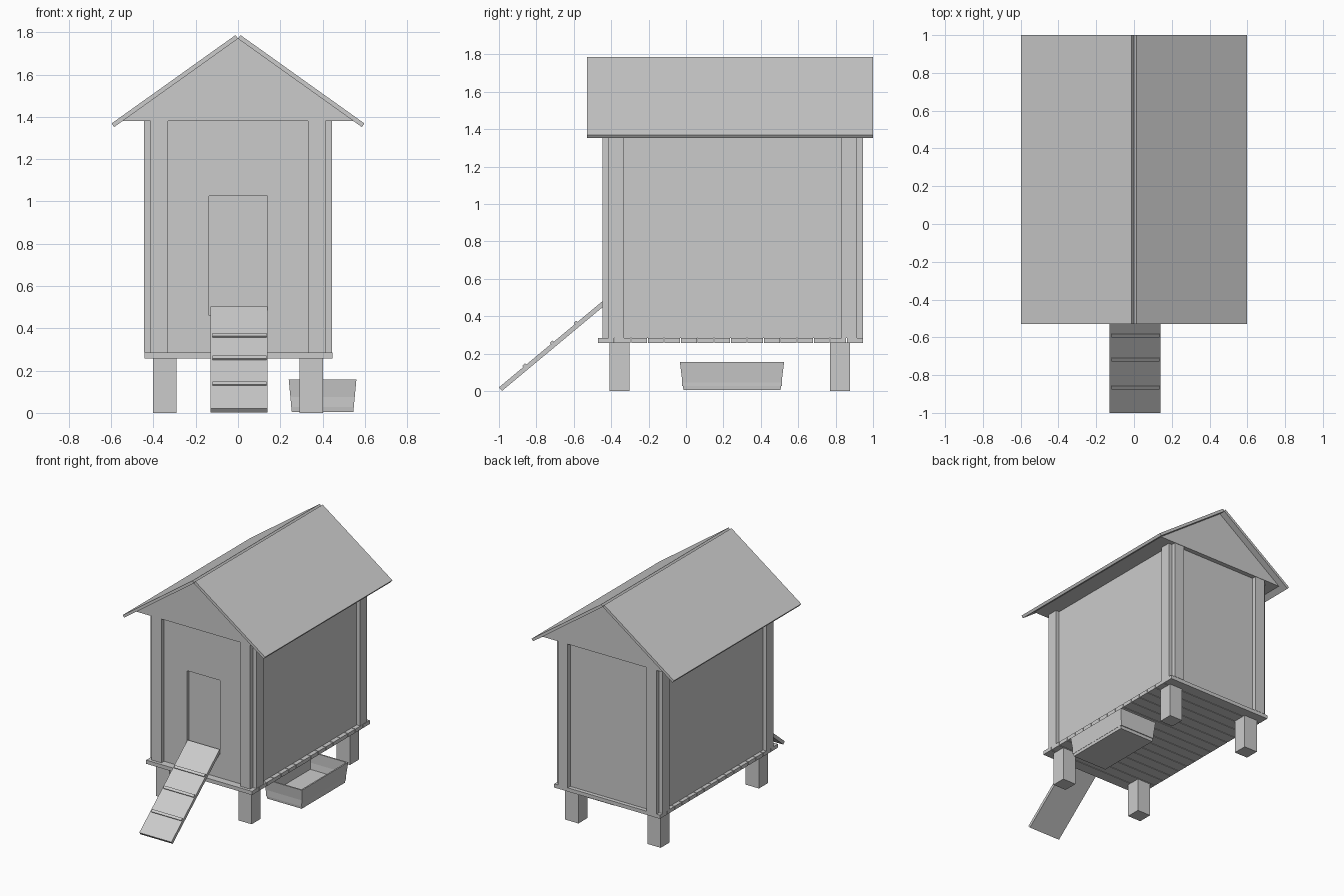
import bpy, bmesh
from mathutils import Vector

cube = bpy.data.objects.get("Cube")
if cube:
    bpy.data.objects.remove(cube, do_unlink=True)

GREY = (0.6, 0.6, 0.6, 1)
mat = bpy.data.materials.new("plain grey")
mat.use_nodes = True
mat.diffuse_color = GREY
mat.node_tree.nodes["Principled BSDF"].inputs["Base Color"].default_value = GREY


def finish(name, bm):
    bmesh.ops.recalc_face_normals(bm, faces=bm.faces)
    mesh = bpy.data.meshes.new(name)
    bm.to_mesh(mesh)
    bm.free()
    mesh.materials.append(mat)
    obj = bpy.data.objects.new(name, mesh)
    bpy.context.collection.objects.link(obj)
    return obj


def box_bm(lo, hi):
    bm = bmesh.new()
    bmesh.ops.create_cube(bm, size=1)
    lo, hi = Vector(lo), Vector(hi)
    for v in bm.verts:
        v.co = (lo + hi) / 2 + v.co * (hi - lo)
    return bm


def box(name, lo, hi):
    return finish(name, box_bm(lo, hi))


def prism(name, profile, axis, start, end):
    """Extrude a 2D profile along x (profile is y,z) or y (profile is x,z)."""
    bm = bmesh.new()
    place = (lambda p: (start, *p)) if axis == "x" else (lambda p: (p[0], start, p[1]))
    face = bm.faces.new([bm.verts.new(place(p)) for p in profile])
    new = bmesh.ops.extrude_face_region(bm, geom=[face])["geom"]
    move = Vector((end - start, 0, 0) if axis == "x" else (0, end - start, 0))
    bmesh.ops.translate(bm, vec=move, verts=[g for g in new if isinstance(g, bmesh.types.BMVert)])
    return finish(name, bm)


def sink(bm, face, vec):
    """Push a face inward to leave a recess."""
    new = bmesh.ops.extrude_face_region(bm, geom=[face])["geom"]
    bmesh.ops.translate(bm, vec=vec, verts=[g for g in new if isinstance(g, bmesh.types.BMVert)])
    if face.is_valid:
        bmesh.ops.delete(bm, geom=[face], context="FACES_ONLY")


# Hut body with a recessed doorway
X, FRONT, BACK, FLOOR, EAVE = 0.415, -0.415, 0.915, 0.285, 1.38
bm = box_bm((-X, FRONT, FLOOR), (X, BACK, EAVE))
for co, no in (((-0.137, 0, 0), (1, 0, 0)), ((0.14, 0, 0), (1, 0, 0)),
               ((0, 0, 0.46), (0, 0, 1)), ((0, 0, 1.025), (0, 0, 1))):
    bmesh.ops.bisect_plane(bm, geom=bm.verts[:] + bm.edges[:] + bm.faces[:],
                           plane_co=co, plane_no=no)
door = min(bm.faces, key=lambda f: (f.calc_center_median() - Vector((0, FRONT, 0.74))).length)
sink(bm, door, Vector((0, 0.025, 0)))
finish("hut_body", bm)

# Corner boards on every wall
T, W = 0.032, 0.083
for s, side in ((-1, "right"), (1, "left")):
    for y, out, end in ((FRONT, -1, "front"), (BACK, 1, "back")):
        xs = sorted((s * X, s * (X - W)))
        ys = sorted((y, y + out * T))
        box(f"{end}_{side}_end_board", (xs[0], ys[0], FLOOR), (xs[1], ys[1], EAVE))
        xs = sorted((s * X, s * (X + T - 0.002)))
        ys = sorted((y, y - out * W))
        box(f"{end}_{side}_side_board", (xs[0], ys[0], FLOOR), (xs[1], ys[1], EAVE))

# Gable block and two roof slabs meeting at the ridge
prism("gable", [(-0.549, EAVE), (0.549, EAVE), (0, 1.77)], "y", -0.45, 0.95)
for s, side in ((-1, "right"), (1, "left")):
    prism(f"roof_{side}", [(0, 1.77), (s * 0.012, 1.787), (s * 0.598, 1.369), (s * 0.586, 1.352)],
          "y", -0.53, 1.0)

# Floor planks
COUNT, Y0, Y1 = 16, -0.47, 0.95
step = (Y1 - Y0) / COUNT
for i in range(COUNT):
    box(f"floor_plank_{i + 1}", (-0.443, Y0 + i * step, 0.257),
        (0.447, Y0 + (i + 1) * step - 0.005, FLOOR))

# Legs
for s, side in ((-1, "right"), (1, "left")):
    for y, end in ((-0.41, "front"), (0.77, "back")):
        xs = sorted((s * 0.29, s * 0.402))
        box(f"{end}_{side}_leg", (xs[0], y, 0), (xs[1], y + 0.108, 0.26))

# Ramp and its rungs
foot, head = Vector((-1.0, 0.02)), Vector((-0.42, 0.503))
along = (head - foot).normalized()
up = Vector((-along.y, along.x))
prism("ramp", [foot, head, head - up * 0.025, foot - up * 0.025], "x", -0.13, 0.14)
for i, y in enumerate((-0.862, -0.715, -0.587)):
    p = foot + along * ((y - foot.x) / along.x)
    a, b = p - along * 0.01, p + along * 0.01
    prism(f"ramp_rung_{i + 1}", [a - up * 0.004, b - up * 0.004, b + up * 0.009, a + up * 0.009],
          "x", -0.12, 0.135)

# Feed trough with flared sides
bm = box_bm((0.24, -0.033, 0.005), (0.56, 0.525, 0.157))
centre = Vector((0.4, 0.245, 0))
for v in bm.verts:
    if v.co.z < 0.1:
        v.co.x = centre.x + (v.co.x - centre.x) * 0.91
        v.co.y = centre.y + (v.co.y - centre.y) * 0.93
top = max(bm.faces, key=lambda f: f.calc_center_median().z)
bmesh.ops.inset_region(bm, faces=[top], thickness=0.015)
top = min((f for f in bm.faces if f.normal.z > 0.9),
          key=lambda f: (f.calc_center_median() - centre).xy.length)
sink(bm, top, Vector((0, 0, -0.13)))
finish("feed_trough", bm)
